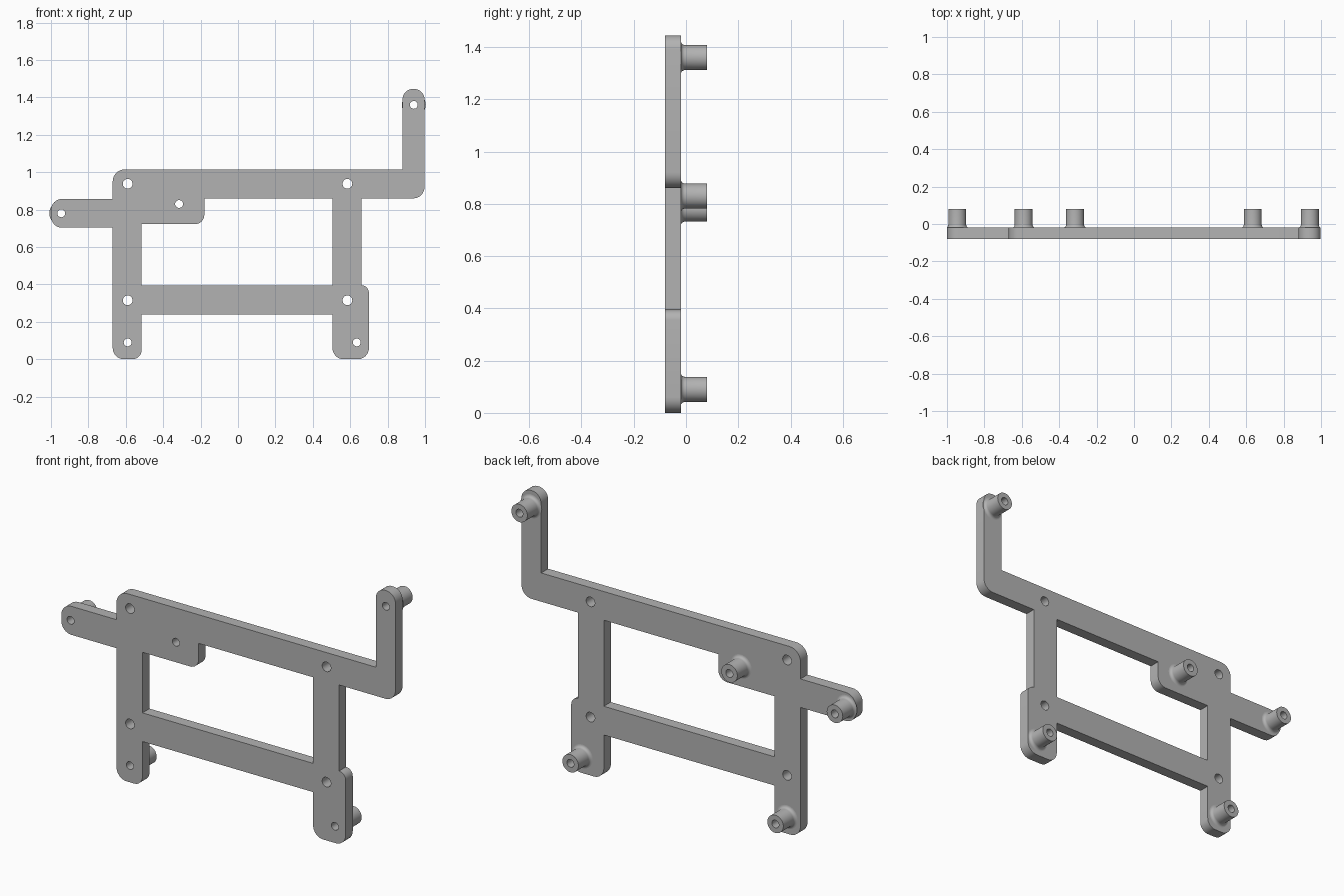
import bpy, bmesh, math
from mathutils import Vector

cube = bpy.data.objects.get("Cube")
if cube:
    bpy.data.objects.remove(cube)

FRONT, BACK, TIP = -0.08, -0.02, 0.08
BORE, MOUNT, BOSS, FILLET = 0.021, 0.026, 0.048, 0.016
SEG = 32

grey = bpy.data.materials.new("grey plastic")
grey.use_nodes = True
grey.diffuse_color = (0.45, 0.45, 0.45, 1)
grey.node_tree.nodes["Principled BSDF"].inputs["Base Color"].default_value = (0.45, 0.45, 0.45, 1)


def rounded(corners, steps=8):
    """Outline from (x, z, radius) right-angled corners."""
    pts = []
    for i, (x, z, r) in enumerate(corners):
        p = Vector((x, z))
        if r == 0:
            pts.append(p)
            continue
        a = (Vector(corners[i - 1][:2]) - p).normalized() * r
        b = (Vector(corners[(i + 1) % len(corners)][:2]) - p).normalized() * r
        for k in range(steps + 1):
            t = math.pi / 2 * k / steps
            pts.append(p + a * (1 - math.sin(t)) + b * (1 - math.cos(t)))
    return pts


def circle(x, z, r):
    return [Vector((x + r * math.cos(math.tau * k / SEG), z + r * math.sin(math.tau * k / SEG)))
            for k in range(SEG)]


def finish(name, bm):
    bmesh.ops.remove_doubles(bm, verts=bm.verts, dist=1e-5)
    bmesh.ops.recalc_face_normals(bm, faces=bm.faces)
    mesh = bpy.data.meshes.new(name)
    bm.to_mesh(mesh)
    bm.free()
    mesh.materials.append(grey)
    obj = bpy.data.objects.new(name, mesh)
    bpy.context.collection.objects.link(obj)
    bpy.ops.object.select_all(action='DESELECT')
    obj.select_set(True)
    bpy.context.view_layer.objects.active = obj
    bpy.ops.object.shade_smooth_by_angle(angle=math.radians(30))


# Frame outline and window
outer = [(-0.67, 0, 0.06), (-0.515, 0, 0.05), (-0.515, 0.24, 0), (0.505, 0.24, 0),
         (0.505, 0, 0.06), (0.7, 0, 0.06), (0.7, 0.395, 0.04), (0.66, 0.395, 0),
         (0.66, 0.86, 0), (0.997, 0.86, 0.06), (0.997, 1.445, 0.055), (0.88, 1.445, 0.055),
         (0.88, 1.015, 0), (-0.67, 1.015, 0.065), (-0.67, 0.857, 0), (-1, 0.857, 0.06),
         (-1, 0.703, 0.06), (-0.67, 0.703, 0)]
window = [(-0.515, 0.395, 0), (0.505, 0.395, 0), (0.505, 0.86, 0),
          (-0.18, 0.86, 0), (-0.18, 0.722, 0.05), (-0.515, 0.722, 0)]
bosses = {"left_foot": (0.635, 0.09), "right_foot": (-0.59, 0.09), "centre": (-0.315, 0.83),
          "right_arm": (-0.945, 0.78), "left_arm": (0.94, 1.36)}
mounts = [(x, z) for x in (-0.59, 0.585) for z in (0.315, 0.938)]

# Flat frame: fill the loops, then extrude through the thickness
loops = [rounded(outer), rounded(window)]
loops += [circle(x, z, BORE) for x, z in bosses.values()]
loops += [circle(x, z, MOUNT) for x, z in mounts]
bm = bmesh.new()
edges = []
for loop in loops:
    vs = [bm.verts.new((p.x, FRONT, p.y)) for p in loop]
    edges += [bm.edges.new((vs[i - 1], vs[i])) for i in range(len(vs))]
bmesh.ops.triangle_fill(bm, edges=edges, use_beauty=True, use_dissolve=False, normal=(0, -1, 0))
ext = bmesh.ops.extrude_face_region(bm, geom=bm.faces[:], use_keep_orig=True)
moved = [v for v in ext["geom"] if isinstance(v, bmesh.types.BMVert)]
bmesh.ops.translate(bm, verts=moved, vec=(0, BACK - FRONT, 0))
finish("frame", bm)

# Hollow standoffs with a filleted foot
profile = [(BORE, BACK), (BORE, TIP), (BOSS, TIP)]
for k in range(7):
    t = math.pi / 2 * k / 6
    profile.append((BOSS + FILLET * (1 - math.cos(t)), BACK + FILLET * (1 - math.sin(t))))
for name, (x, z) in bosses.items():
    bm = bmesh.new()
    rings = [[bm.verts.new((p.x, y, p.y)) for p in circle(x, z, r)] for r, y in profile]
    for a, b in zip(rings, rings[1:]):
        for i in range(SEG):
            bm.faces.new((a[i - 1], a[i], b[i], b[i - 1]))
    finish(name + "_standoff", bm)
